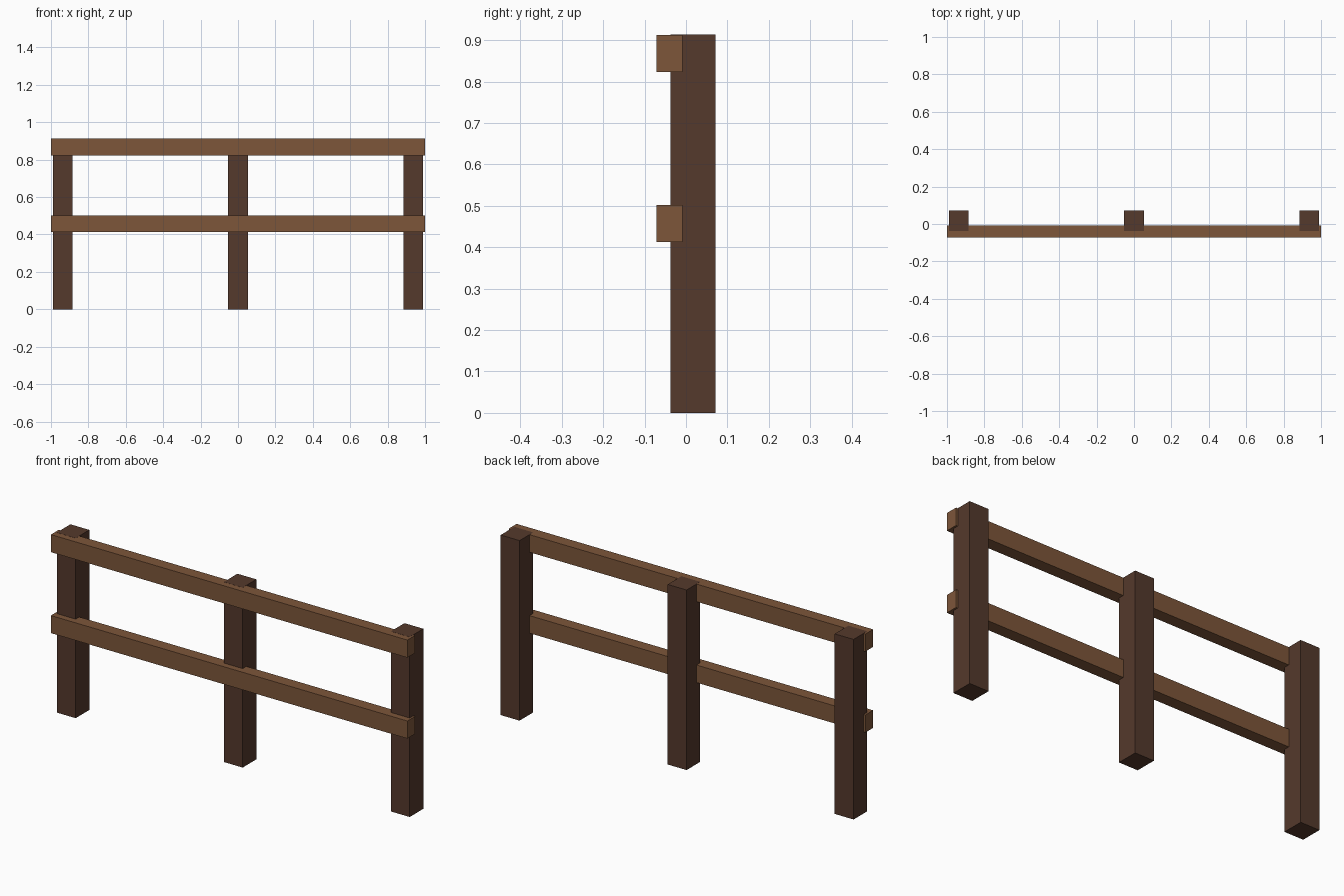
import bpy

if "Cube" in bpy.data.objects:
    bpy.data.objects.remove(bpy.data.objects["Cube"])


def material(name, color):
    m = bpy.data.materials.new(name)
    m.diffuse_color = (*color, 1.0)
    m.use_nodes = True
    m.node_tree.nodes["Principled BSDF"].inputs["Base Color"].default_value = m.diffuse_color
    return m


def box(name, lo, hi, mat):
    """Axis-aligned box between two corners."""
    bpy.ops.mesh.primitive_cube_add(size=1)
    ob = bpy.context.object
    ob.name = name
    ob.location = [(a + b) / 2 for a, b in zip(lo, hi)]
    ob.scale = [b - a for a, b in zip(lo, hi)]
    bpy.ops.object.transform_apply(location=True, rotation=False, scale=True)
    ob.data.materials.append(mat)
    return ob


dark_wood = material("dark brown wood", (0.089, 0.041, 0.025))
light_wood = material("light brown wood", (0.205, 0.093, 0.042))

# Upright posts
for name, x in (("left_post", -0.937), ("middle_post", 0.0), ("right_post", 0.937)):
    box(name, (x - 0.053, -0.038, 0.0), (x + 0.053, 0.071, 0.913), dark_wood)

# Horizontal rails, let into the front of the posts
for name, z in (("lower_rail", 0.413), ("upper_rail", 0.8235)):
    box(name, (-1.0, -0.071, z), (1.0, -0.009, z + 0.089), light_wood)
